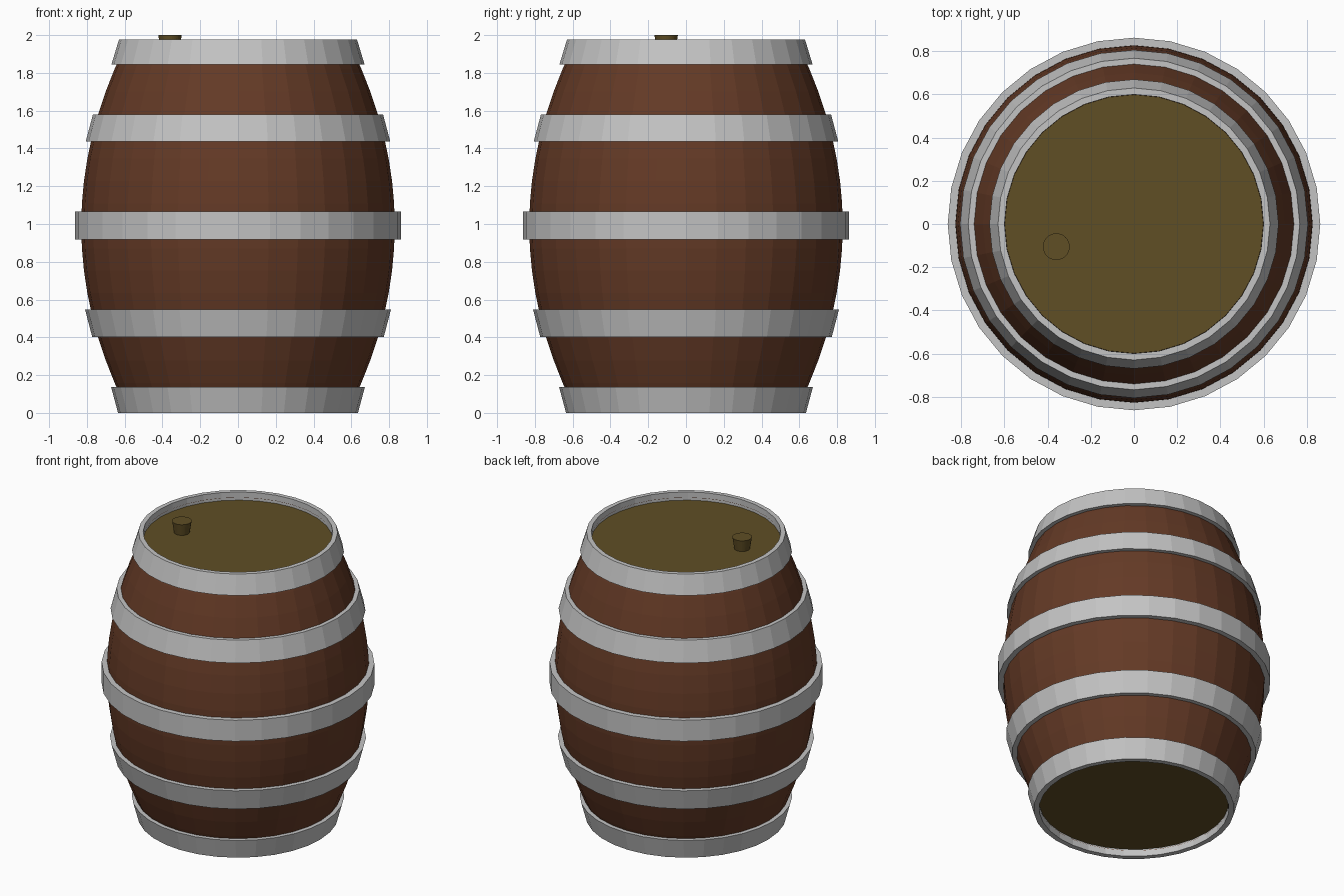
import bpy
import bmesh
from math import sin, cos, tau

cube = bpy.data.objects.get("Cube")
if cube:
    bpy.data.objects.remove(cube, do_unlink=True)

SIDES = 32


def material(name, rgb):
    mat = bpy.data.materials.new(name)
    mat.use_nodes = True
    mat.diffuse_color = (*rgb, 1)
    mat.node_tree.nodes["Principled BSDF"].inputs["Base Color"].default_value = (*rgb, 1)
    return mat


wood = material("reddish brown wood", (0.127, 0.042, 0.019))
lid_wood = material("olive wood", (0.116, 0.077, 0.018))
steel = material("light grey steel", (0.55, 0.55, 0.55))


def finish(name, bm, mat):
    bmesh.ops.recalc_face_normals(bm, faces=bm.faces[:])
    mesh = bpy.data.meshes.new(name)
    bm.to_mesh(mesh)
    bm.free()
    mesh.materials.append(mat)
    obj = bpy.data.objects.new(name, mesh)
    bpy.context.collection.objects.link(obj)
    return obj


def lathe(name, profile, mat, closed=False):
    """Revolve (radius, z) points around the z axis."""
    bm = bmesh.new()
    rings = [[bm.verts.new((r * cos(tau * i / SIDES), r * sin(tau * i / SIDES), z))
              for i in range(SIDES)] for r, z in profile]
    pairs = list(zip(rings, rings[1:]))
    if closed:
        pairs.append((rings[-1], rings[0]))
    for low, high in pairs:
        for i in range(SIDES):
            j = (i + 1) % SIDES
            bm.faces.new((low[i], low[j], high[j], high[i]))
    return finish(name, bm, mat)


def plug(name, r_low, r_high, z_low, z_high, sides, mat, x=0, y=0):
    """Capped cylinder or cone between two heights."""
    bm = bmesh.new()
    bmesh.ops.create_cone(bm, cap_ends=True, segments=sides, radius1=r_low,
                          radius2=r_high, depth=z_high - z_low)
    bmesh.ops.translate(bm, verts=bm.verts[:], vec=(x, y, (z_low + z_high) / 2))
    return finish(name, bm, mat)


# Bulging body
MID = 0.99


def body_radius(z):
    return 0.83 - 0.256 * (z - MID) ** 2


STEPS = 16
heights = [0.04 + 1.9 * i / STEPS for i in range(STEPS + 1)]
lathe("barrel_body", [(body_radius(z), z) for z in heights], wood)

# Metal hoops: bottom height, top height, bottom radius, top radius, inner radius
hoops = {
    "bottom_hoop": (0.0, 0.137, 0.635, 0.672, 0.6),
    "lower_hoop": (0.403, 0.548, 0.772, 0.81, 0.72),
    "middle_hoop": (0.918, 1.065, 0.863, 0.863, 0.8),
    "upper_hoop": (1.437, 1.58, 0.806, 0.768, 0.72),
    "top_hoop": (1.845, 1.977, 0.67, 0.63, 0.6),
}
for name, (z0, z1, r0, r1, inner) in hoops.items():
    lathe(name, [(r0, z0), (r1, z1), (inner, z1), (inner, z0)], steel, closed=True)

# Recessed lids and the bung
plug("top_lid", 0.6, 0.6, 1.88, 1.92, 64, lid_wood)
plug("bottom_lid", 0.6, 0.6, 0.05, 0.09, 64, lid_wood)
plug("bung", 0.048, 0.062, 1.91, 2.0, 32, lid_wood, x=-0.36, y=-0.105)
